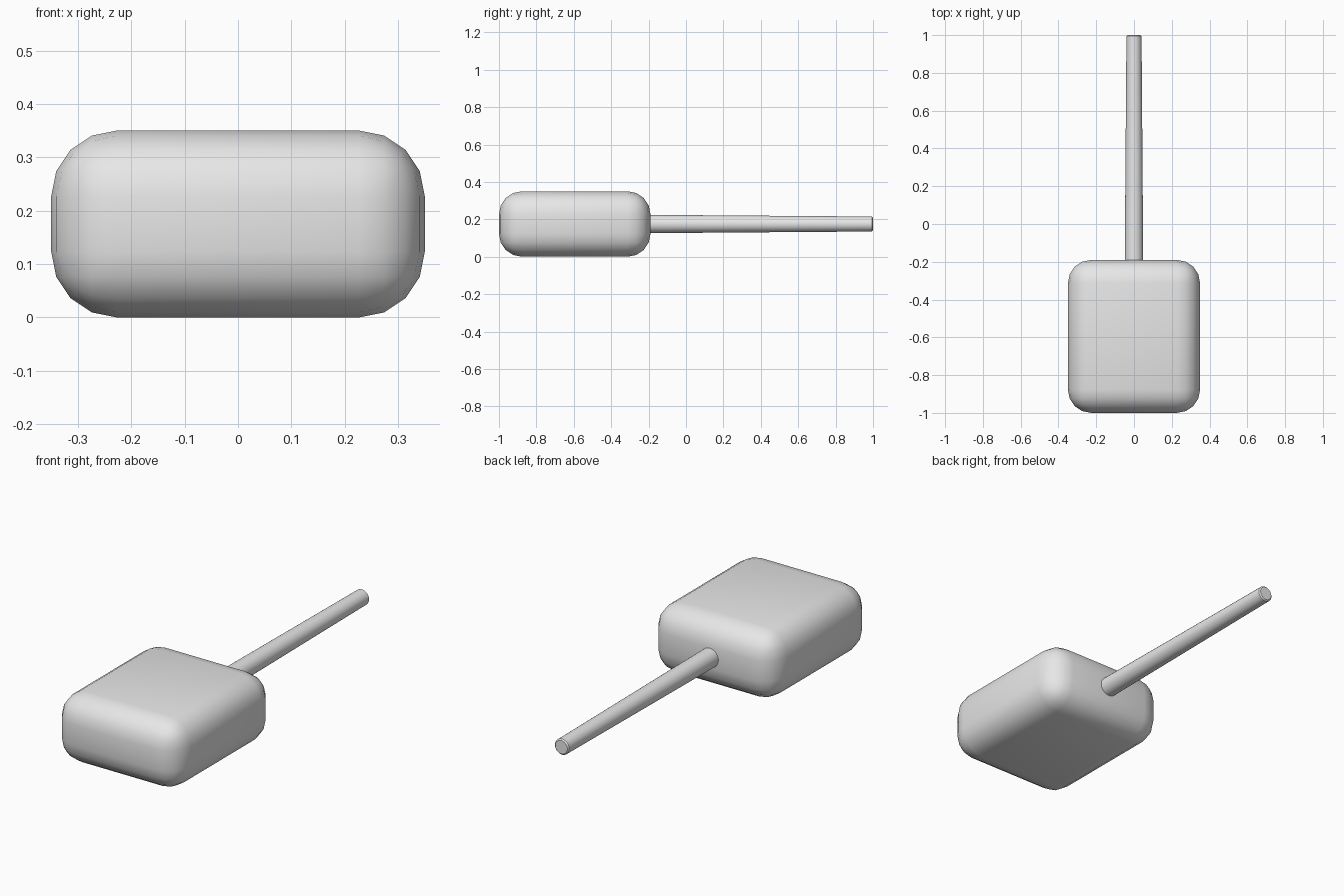
import bpy, bmesh, math
from mathutils import Matrix

if "Cube" in bpy.data.objects:
    bpy.data.objects.remove(bpy.data.objects["Cube"])

grey = bpy.data.materials.new("light_grey")
grey.diffuse_color = (0.8, 0.8, 0.8, 1)
grey.use_nodes = True
grey.node_tree.nodes["Principled BSDF"].inputs["Base Color"].default_value = grey.diffuse_color


def finish(bm, name):
    bmesh.ops.recalc_face_normals(bm, faces=bm.faces)
    mesh = bpy.data.meshes.new(name)
    bm.to_mesh(mesh)
    bm.free()
    mesh.materials.append(grey)
    obj = bpy.data.objects.new(name, mesh)
    bpy.context.collection.objects.link(obj)
    bpy.ops.object.select_all(action='DESELECT')
    obj.select_set(True)
    bpy.context.view_layer.objects.active = obj
    bpy.ops.object.shade_smooth_by_angle(angle=math.radians(35))
    return obj


# Rounded block head
bm = bmesh.new()
bmesh.ops.create_cube(bm, size=1, matrix=Matrix.Translation((0, -0.595, 0.175))
                      @ Matrix.Diagonal((0.70, 0.81, 0.35, 1)))
bmesh.ops.bevel(bm, geom=bm.edges[:], offset=0.123, segments=4,
                profile=0.5, affect='EDGES', clamp_overlap=True)
finish(bm, "block_head")

# Tapered round handle with a small chamfer at the free end
START, END = -0.21, 1.0
bm = bmesh.new()
bmesh.ops.create_cone(bm, cap_ends=True, segments=24, radius1=0.049, radius2=0.040,
                      depth=END - START,
                      matrix=Matrix.Translation((0, (START + END) / 2, 0.175))
                      @ Matrix.Rotation(-math.pi / 2, 4, 'X'))
rim = [e for e in bm.edges if all(v.co.y > END - 0.01 for v in e.verts)]
bmesh.ops.bevel(bm, geom=rim, offset=0.006, segments=1, affect='EDGES')
finish(bm, "handle")
